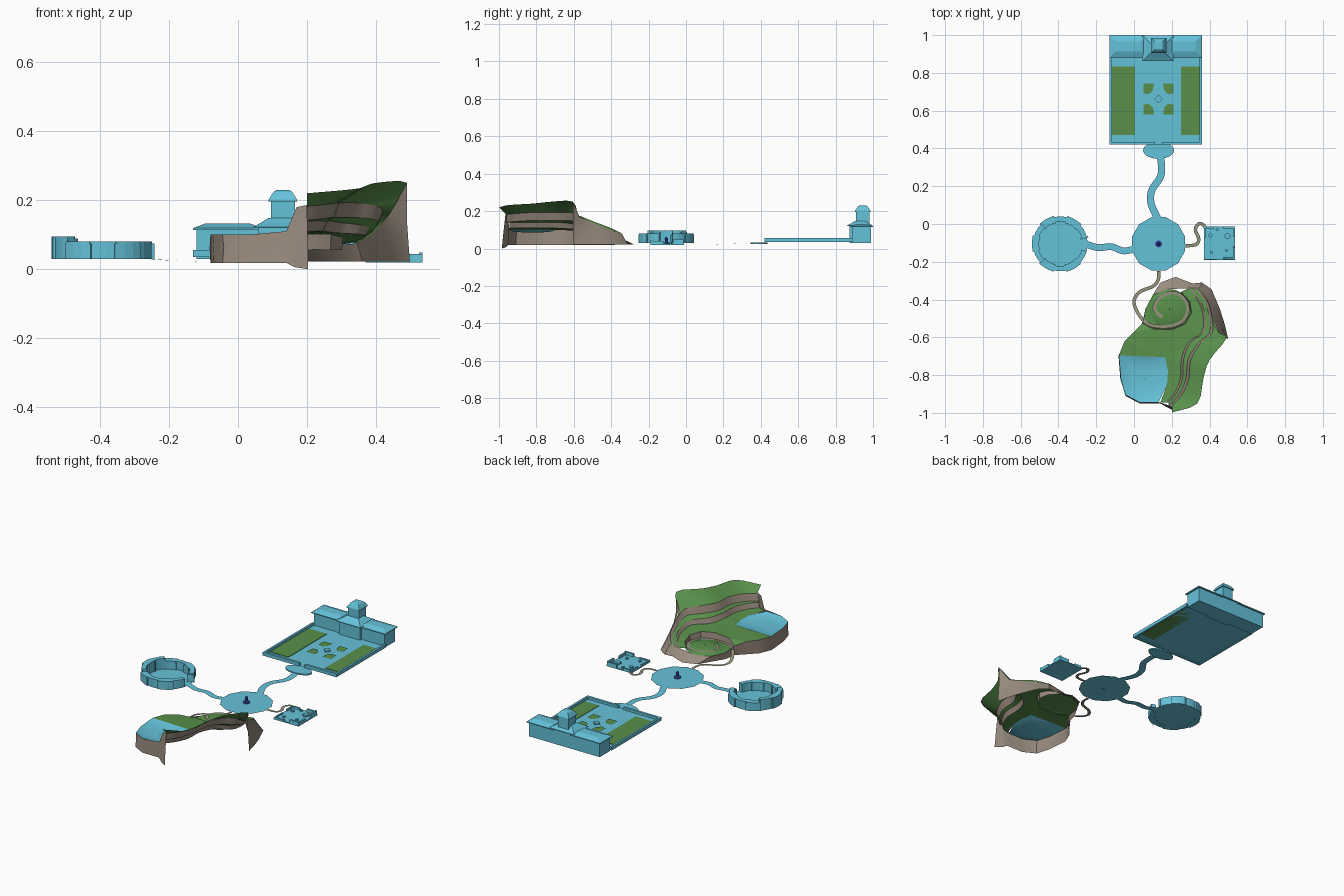
import bpy, bmesh, math
from mathutils import Vector

if "Cube" in bpy.data.objects:
    bpy.data.objects.remove(bpy.data.objects["Cube"])


def material(name, rgb):
    m = bpy.data.materials.new(name)
    m.diffuse_color = (*rgb, 1)
    m.use_nodes = True
    m.node_tree.nodes["Principled BSDF"].inputs["Base Color"].default_value = m.diffuse_color
    return m


CYAN = material("pale_blue", (0.13, 0.54, 0.70))
GREEN = material("grass", (0.10, 0.28, 0.07))
ROCK = material("rock", (0.32, 0.26, 0.21))
TRAIL = material("trail", (0.30, 0.29, 0.20))
NAVY = material("deep_blue", (0.05, 0.07, 0.45))


def obj(name, verts, faces, mat, smooth=False, tri=False):
    me = bpy.data.meshes.new(name)
    me.from_pydata([tuple(v) for v in verts], [], faces)
    me.materials.append(mat)
    bm = bmesh.new()
    bm.from_mesh(me)
    if tri:
        bmesh.ops.triangulate(bm, faces=bm.faces[:])
    bmesh.ops.recalc_face_normals(bm, faces=bm.faces[:])
    bm.to_mesh(me)
    bm.free()
    o = bpy.data.objects.new(name, me)
    bpy.context.collection.objects.link(o)
    if smooth:
        bpy.ops.object.select_all(action='DESELECT')
        o.select_set(True)
        bpy.context.view_layer.objects.active = o
        bpy.ops.object.shade_smooth_by_angle(angle=math.radians(35))
    return o


def poly(name, pts, mat, z=None):
    pts = [(p[0], p[1], p[2] if z is None else z) for p in pts]
    return obj(name, pts, [tuple(range(len(pts)))], mat, tri=True)


def spline(pts, k=5):
    # smooth curve through the points
    p = [Vector(q) for q in pts]
    p = [2 * p[0] - p[1]] + p + [2 * p[-1] - p[-2]]
    out = []
    for i in range(1, len(p) - 2):
        a, b, c, d = p[i - 1:i + 3]
        for j in range(k):
            t = j / k
            out.append(0.5 * (2 * b + (c - a) * t + (2 * a - 5 * b + 4 * c - d) * t * t
                              + (3 * b - a - 3 * c + d) * t ** 3))
    return out + [p[-2]]


def loft(name, rows, mat, closed=False, caps=False, smooth=True):
    n = len(rows[0])
    verts = [v for r in rows for v in r]
    faces = [(r * n + i, r * n + (i + 1) % n, (r + 1) * n + (i + 1) % n, (r + 1) * n + i)
             for r in range(len(rows) - 1) for i in range(n if closed else n - 1)]
    if caps:
        faces += [tuple(range(n)), tuple(range((len(rows) - 1) * n, len(rows) * n))]
    return obj(name, verts, faces, mat, smooth)


def ribbon(name, pts, width, mat):
    c = spline(pts)
    left, right = [], []
    for i, p in enumerate(c):
        d = c[min(i + 1, len(c) - 1)] - c[max(i - 1, 0)]
        side = Vector((-d.y, d.x, 0)).normalized() * width / 2
        left.append(p + side)
        right.append(p - side)
    return loft(name, [left, right], mat)


def rect(x0, x1, y0, y1, z):
    return [(x0, y0, z), (x1, y0, z), (x1, y1, z), (x0, y1, z)]


def block(name, x0, x1, y0, y1, levels, mat=CYAN):
    # levels: (height, inset) pairs from bottom to top
    return loft(name, [rect(x0 + i, x1 - i, y0 + i, y1 - i, z) for z, i in levels], mat, True, True, False)


def circle(cx, cy, r, z, n, ry=None, turn=0.0):
    return [(cx + r * math.cos(turn + 2 * math.pi * i / n),
             cy + (ry or r) * math.sin(turn + 2 * math.pi * i / n), z) for i in range(n)]


# Plaza and statue
PX, PY = 0.13, -0.105
poly("plaza", circle(PX, PY, 0.146, 0.022, 12, turn=math.pi / 12), CYAN)
loft("statue", [circle(PX, PY, r, z, 8) for r, z in
     ((0.019, 0.022), (0.019, 0.03), (0.009, 0.033), (0.007, 0.045), (0.01, 0.052), (0.003, 0.062))],
     NAVY, True, True)

# Paths
ribbon("palace_path", [(.125, .03, .022), (.09, .11, .022), (.095, .18, .023), (.14, .25, .025),
                       (.145, .32, .028), (.13, .39, .03)], 0.038, CYAN)
ribbon("arena_path", [(-.005, -.135, .022), (-.06, -.142, .022), (-.12, -.12, .023), (-.19, -.125, .025),
                      (-.26, -.105, .03)], 0.036, CYAN)
ribbon("ruin_path", [(.27, -.115, .022), (.325, -.11, .022), (.343, -.08, .022), (.325, -.03, .022),
                     (.345, .002, .022), (.37, -.008, .022), (.385, -.04, .025)], 0.018, TRAIL)
ribbon("hill_path", [(.13, -.25, .022), (.128, -.295, .022), (.10, -.33, .023), (.03, -.36, .025),
                     (.0, -.41, .03), (.02, -.47, .042), (.06, -.52, .062), (.11, -.54, .066), (.2, -.54, .066),
                     (.265, -.505, .066), (.285, -.44, .066), (.25, -.38, .067), (.19, -.365, .068),
                     (.13, -.395, .069), (.108, -.45, .071), (.15, -.495, .073)], 0.018, TRAIL)
loft("palace_landing", [circle(PX, .39, .083, z, 16, .045) for z in (.024, .032)], CYAN, True, True, False)

# Round arena: floor and uneven wall sections
AX, AY = -0.39, -0.105
poly("arena_floor", circle(AX, AY, 0.145, 0.031, 24), CYAN)
N = 12
for k in range(N):
    a0 = 2 * math.pi * k / N + 0.25
    a1 = a0 + 2 * math.pi / N
    mid = (a0 + a1) / 2
    if abs(math.sin(mid / 2)) < 0.1:
        continue
    top = 0.095 if math.cos(mid) < -0.6 else 0.08
    ro, ri = (0.151, 0.113) if k % 2 else (0.145, 0.118)
    rows = []
    for i in range(4):
        a = a0 + (a1 - a0) * i / 3
        rows.append([(AX + r * math.cos(a), AY + r * math.sin(a), z)
                     for r, z in ((ro, .03), (ro, top), (ri, top), (ri, .03))])
    loft("arena_wall", rows, CYAN, True, True, False)
    # rib at the joint between sections
    c, s = math.cos(a0), math.sin(a0)
    rib = [(AX + r * c - w * s, AY + r * s + w * c)
           for r, w in ((.11, -.004), (.152, -.004), (.152, .004), (.11, .004))]
    loft("arena_rib", [[(x, y, z) for x, y in rib] for z in (.03, top - .006)], CYAN, True, True, False)

# Palace courtyard
poly("court_floor", rect(-.13, .36, .42, .9, .04), CYAN)
for x in (-.13, .348):
    block("court_side_wall", x, x + .012, .42, .89, [(.035, 0), (.055, 0)])
for x0, x1 in ((-.13, .112), (.148, .36)):
    block("court_front_wall", x0, x1, .42, .434, [(.035, 0), (.055, 0)])
for x0, x1 in ((-.116, .005), (.25, .346)):
    block("lawn", x0, x1, .47, .835, [(.04, 0), (.043, 0)], GREEN)
CX, CY = 0.13, 0.662
for sx in (-1, 1):
    for sy in (-1, 1):
        bed = [(.08, .082), (.024, .082), (.03, .045), (.05, .025), (.08, .03)]
        poly("flower_bed", [(CX + sx * x, CY + sy * y) for x, y in bed], GREEN, .044)
loft("fountain", [circle(CX, CY, r, z, 4) for r, z in ((.022, .04), (.022, .048), (.012, .048))],
     CYAN, True, True, False)

# Palace building: wings, centre block and tower, with flared roofs
for x0, x1 in ((-.12, .06), (.19, .35)):
    block("wing", x0, x1, .89, .99, [(.03, 0), (.118, 0)])
    block("wing_roof", x0 - .01, x1 + .01, .88, 1.0, [(.114, 0), (.119, 0), (.126, .018), (.132, .034)])
block("centre_block", .058, .198, .875, .99, [(.03, 0), (.122, 0)])
block("centre_roof", .045, .21, .862, .998, [(.119, 0), (.123, 0), (.134, .02), (.148, .042)])
block("tower", .095, .165, .91, .98, [(.12, 0), (.2, 0)])
block("tower_roof", .089, .171, .904, .986, [(.196, 0), (.202, 0), (.215, .008), (.224, .014), (.229, .022)])

# Square ruin
block("ruin_base", .37, .535, -.19, -.012, [(.019, 0), (.026, 0)])
for x0, x1, y0, y1, h in ((.37, .38, -.19, -.11, .032), (.37, .38, -.075, -.02, .036), (.37, .44, -.19, -.18, .032),
                          (.475, .535, -.19, -.178, .044), (.523, .535, -.19, -.12, .04),
                          (.523, .535, -.07, -.012, .048), (.47, .535, -.024, -.012, .044),
                          (.38, .425, -.024, -.012, .036)):
    block("ruin_wall", x0, x1, y0, y1, [(.024, 0), (h, .001)])
for x, y, r in ((.405, -.06, .011), (.44, -.03, .008), (.495, -.065, .016), (.41, -.15, .008), (.49, -.14, .009)):
    loft("ruin_stump", [circle(x, y, r, z, 10) for z in (.024, .035)], CYAN, True, True, False)

# Hill: contour rows from north to south, lofted into terraces (open at the south-east)
r1 = [(.29, -.34, .07), (.335, -.40, .08), (.365, -.48, .09), (.36, -.57, .10), (.285, -.63, .105),
      (.25, -.72, .11), (.245, -.82, .11), (.21, -.90, .11), (.17, -.945, .11)]
r3 = [(.32, -.34, .075), (.37, -.40, .095), (.395, -.48, .115), (.40, -.575, .142), (.335, -.635, .15),
      (.285, -.72, .15), (.275, -.82, .15), (.235, -.91, .145), (.185, -.96, .14)]
r5 = [(.345, -.34, .075), (.385, -.40, .10), (.415, -.48, .13), (.445, -.57, .17), (.49, -.605, .25),
      (.40, -.72, .25), (.367, -.82, .24), (.335, -.95, .232), (.2, -.998, .22)]


def riser(row, dx, dz):
    return [(x + dx, y, z + dz * min(1, (i + 0.3) / 4)) for i, (x, y, z) in enumerate(row)]


r2, r4 = riser(r1, .012, .03), riser(r3, .015, .042)
rows = [r1, r2, r3, r4, r5]
for i, (name, mat) in enumerate((("lower_cliff", ROCK), ("lower_terrace", GREEN),
                                 ("upper_cliff", ROCK), ("upper_terrace", GREEN))):
    loft(name, [spline(rows[i], 3), spline(rows[i + 1], 3)], mat)

# Plateau, hollow wall and hollow floor
rim = [(.045, -.525, .075), (.1, -.555, .095), (.2, -.56, .1), (.27, -.53, .1), (.305, -.47, .092),
       (.295, -.41, .08), (.25, -.36, .068)]
poly("plateau", spline(r1, 3) + [(.14, -.945, .1), (.175, -.85, .1), (.18, -.78, .1), (.165, -.705, .1),
     (-.08, -.695, .1), (-.05, -.62, .1), (0, -.57, .095)] + rim, GREEN)
foot = [(.18 + (x - .18) * .97, -.45 + (y + .45) * .95, .056) for x, y, z in rim]
loft("hollow_wall", [rim, foot], ROCK)
poly("hollow_floor", foot + [(.18, -.345, .055), (.1, -.375, .055), (.06, -.45, .055)], GREEN)
loft("spiral_knoll", [circle(.19, -.45, r, z, 20) for r, z in ((.105, .055), (.085, .064), (.04, .07), (.002, .072))],
     GREEN, True)

# Dished pool
edge = [(-.08, -.695), (.05, -.70), (.165, -.705), (.18, -.78), (.175, -.85), (.13, -.945), (.03, -.945),
        (-.045, -.905), (-.07, -.82)]
loft("pool", [[(.055 + (x - .055) * s, -.82 + (y + .82) * s, z) for x, y in edge]
              for s, z in ((1, .1), (.8, .09), (.4, .086), (.01, .085))], CYAN, True)

# Rock skirt around west, north and east
top = [(.2, -.965, .186), (.17, -.955, .18), (.14, -.945, .11), (.03, -.945, .1), (-.045, -.905, .1),
       (-.07, -.82, .1), (-.08, -.695, .1), (-.05, -.62, .1), (0, -.57, .095), (.045, -.525, .075),
       (.06, -.45, .055), (.1, -.375, .055), (.18, -.345, .055), (.29, -.34, .07)] + r5[:5]
ends = [(.14, -.31), (.22, -.28), (.31, -.315), (.36, -.31), (.41, -.345), (.455, -.45), (.48, -.53), (.498, -.605)]
bottom = [(x, y - .005, .018) for x, y, z in top[:11]] + [(x, y, .022) for x, y in ends]
bottom[0], bottom[1] = (.203, -.985, 0.0), (.165, -.965, .006)
middle = [((a[0] + b[0]) / 2 + .004 * math.sin(2 * i), (a[1] + b[1]) / 2, (a[2] + b[2]) / 2 + .004 * math.cos(3 * i))
          for i, (a, b) in enumerate(zip(top, bottom))]
loft("rock_skirt", [top, middle, bottom], ROCK)
